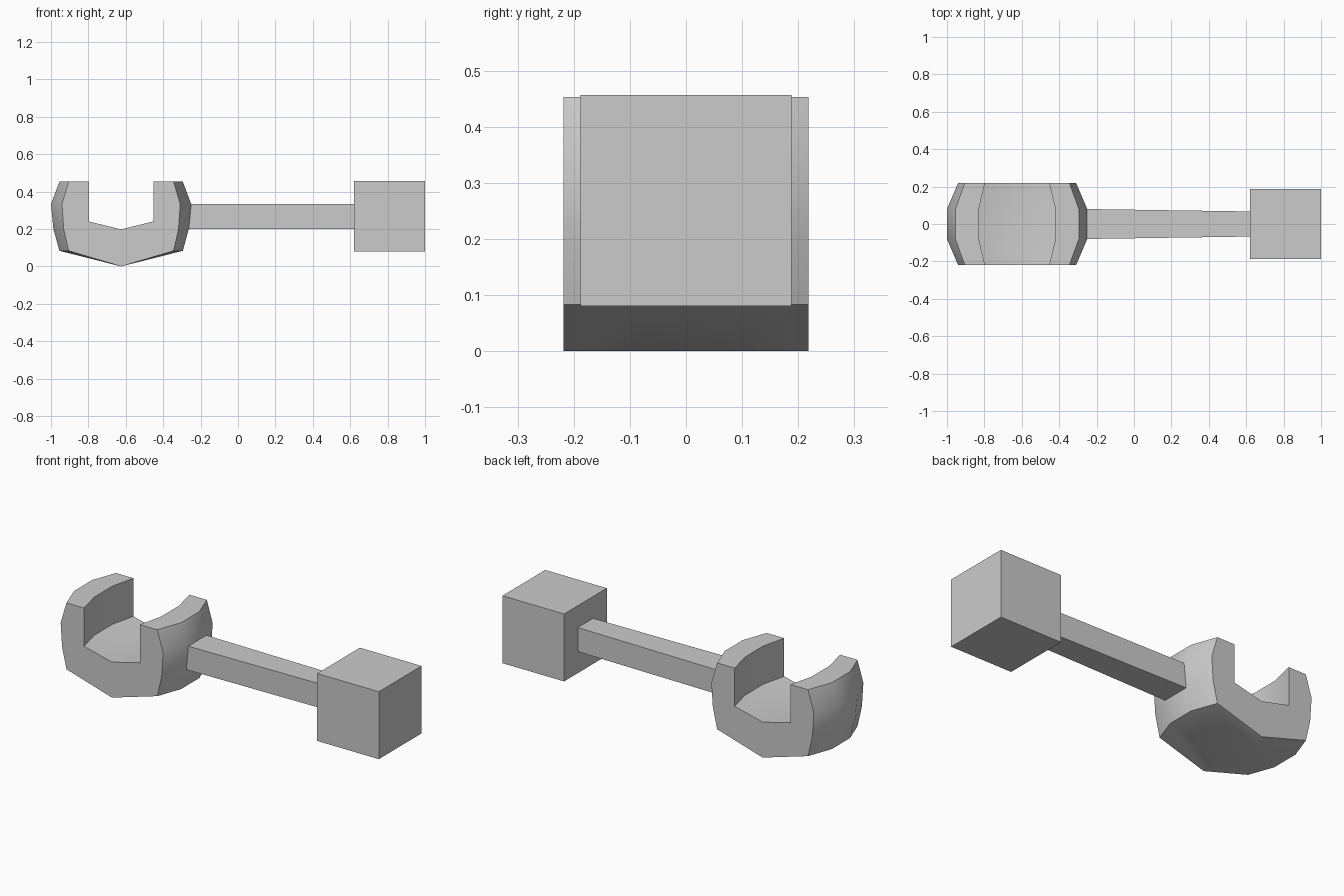
import bpy, bmesh
from math import radians

if "Cube" in bpy.data.objects:
    bpy.data.objects.remove(bpy.data.objects["Cube"])

CUP_X = -0.625


def make_object(name, rings):
    """Skin a row of matching closed outlines and cap both ends."""
    bm = bmesh.new()
    loops = [[bm.verts.new(p) for p in ring] for ring in rings]
    n = len(loops[0])
    for a, b in zip(loops, loops[1:]):
        for i in range(n):
            j = (i + 1) % n
            bm.faces.new((a[i], a[j], b[j], b[i]))
    bm.faces.new(loops[0])
    bm.faces.new(loops[-1])
    bmesh.ops.recalc_face_normals(bm, faces=bm.faces)
    mesh = bpy.data.meshes.new(name)
    bm.to_mesh(mesh)
    bm.free()
    obj = bpy.data.objects.new(name, mesh)
    bpy.context.collection.objects.link(obj)
    return obj


def cup_ring(y, outer, inner):
    """Mirrored U-shaped section: half widths and heights, top to bottom."""
    left = [(-w, z) for w, z in outer]
    right = [(w, z) for w, z in reversed(outer[:-1])]
    slot_right = list(inner)
    slot_left = [(-w, z) for w, z in reversed(inner[:-1])]
    return [(CUP_X + x, y, z) for x, z in left + right + slot_right + slot_left]


# Open cup: narrow end sections, wider middle sections
end = ([(0.28, 0.453), (0.316, 0.333), (0.307, 0.2), (0.28, 0.083), (0, 0)],
       [(0.172, 0.453), (0.172, 0.24), (0, 0.198)])
mid = ([(0.33, 0.453), (0.375, 0.333), (0.362, 0.2), (0.33, 0.083), (0, 0)],
       [(0.205, 0.453), (0.205, 0.24), (0, 0.198)])
cup = make_object("open_cup", [cup_ring(-0.218, *end), cup_ring(-0.08, *mid),
                               cup_ring(0.08, *mid), cup_ring(0.218, *end)])
bpy.context.view_layer.objects.active = cup
cup.select_set(True)
bpy.ops.object.shade_smooth_by_angle(angle=radians(30))


def box_ring(x_low, x_high, y, z0, z1):
    return [(x_low, -y, z0), (x_low, y, z0), (x_high, y, z1), (x_high, -y, z1)]


# Slightly tapered bar, starting flush on the slanted cup wall
make_object("connecting_bar", [box_ring(-0.265, -0.25, 0.08, 0.2, 0.334),
                               box_ring(0.62, 0.62, 0.067, 0.2, 0.334)])

# End block
make_object("end_block", [box_ring(0.62, 0.62, 0.188, 0.08, 0.456),
                          box_ring(1.0, 1.0, 0.188, 0.08, 0.456)])
